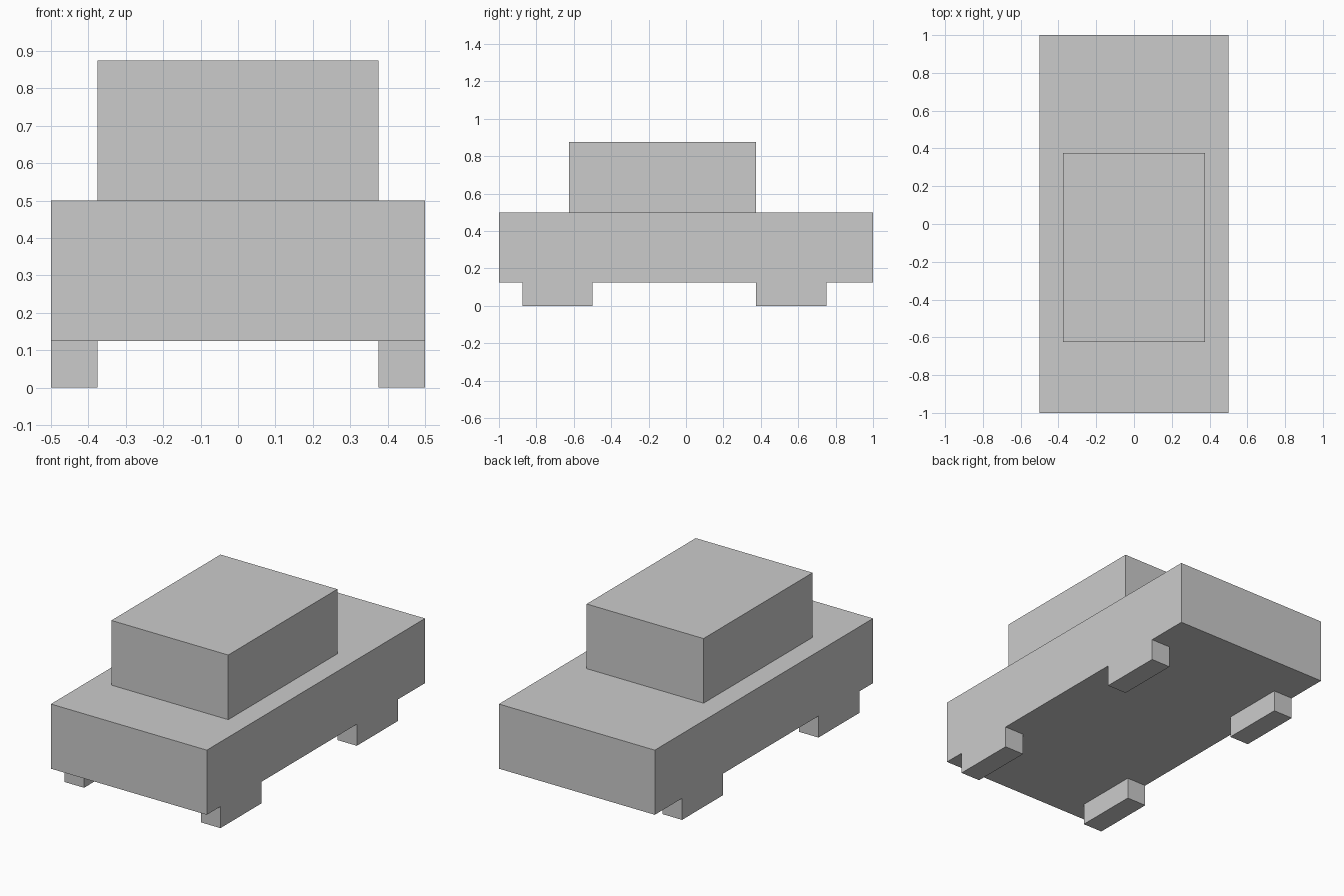
import bpy

if "Cube" in bpy.data.objects:
    bpy.data.objects.remove(bpy.data.objects["Cube"])


def box(name, x, y, z):
    """Box spanning the given (min, max) ranges, origin at the world centre."""
    bpy.ops.mesh.primitive_cube_add(size=1)
    obj = bpy.context.object
    obj.name = name
    ranges = (x, y, z)
    obj.location = [(a + b) / 2 for a, b in ranges]
    obj.scale = [b - a for a, b in ranges]
    bpy.ops.object.transform_apply(location=True, rotation=False, scale=True)
    return obj


# Car body and cabin, set slightly towards the front
box("car_body", (-0.5, 0.5), (-1, 1), (0.125, 0.5))
box("cabin", (-0.375, 0.375), (-0.625, 0.375), (0.5, 0.875))

# Block wheels flush with the sides, mirrored left to right
for name, y in (("front_wheels", (-0.875, -0.5)), ("rear_wheels", (0.375, 0.75))):
    wheel = box(name, (0.375, 0.5), y, (0, 0.125))
    wheel.modifiers.new("Mirror", 'MIRROR').use_axis = (True, False, False)
